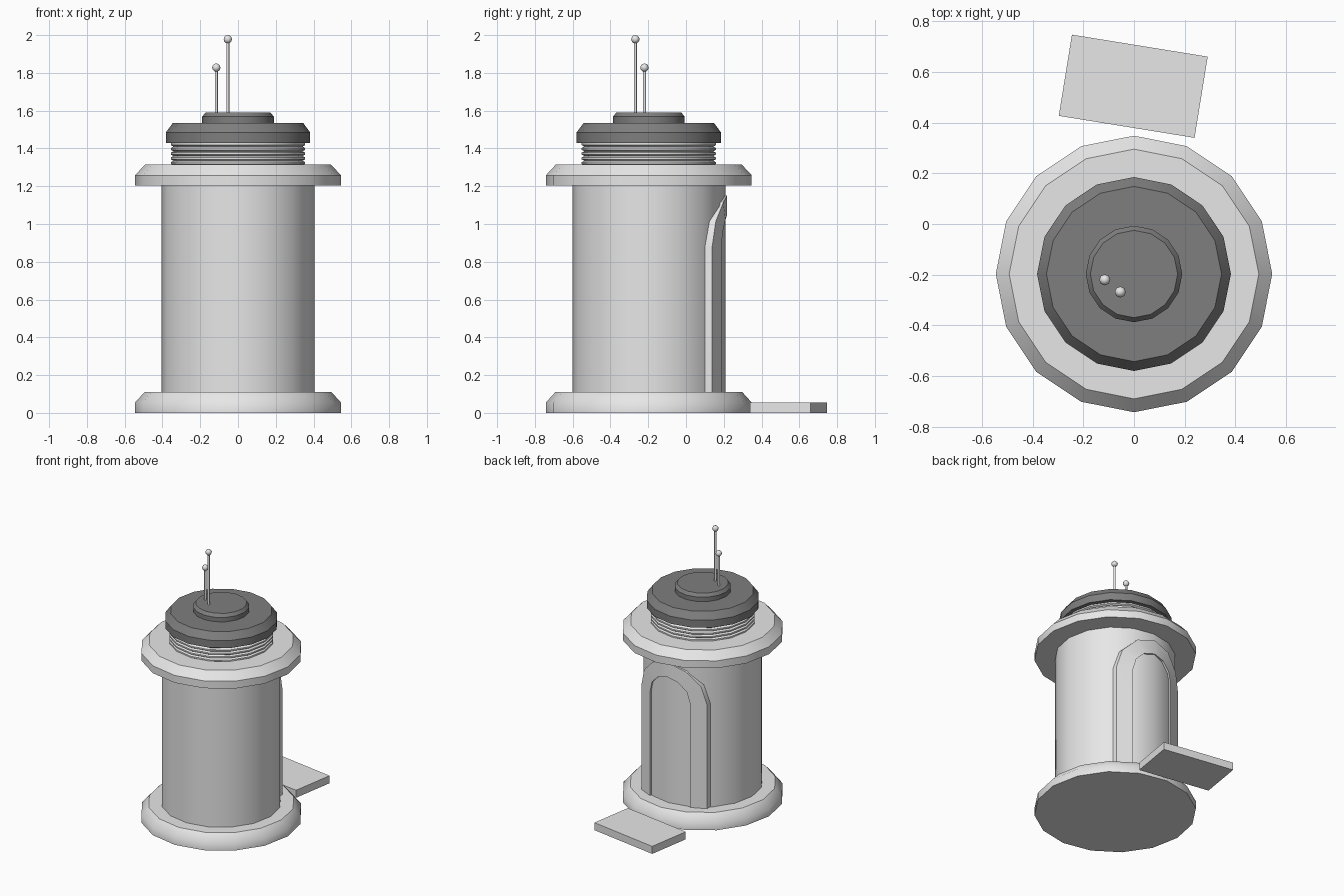
import bpy, bmesh, math
from mathutils import Matrix

if "Cube" in bpy.data.objects:
    bpy.data.objects.remove(bpy.data.objects["Cube"])

CY = -0.197   # tower axis position in y
SIDES = 16


def material(name, value):
    m = bpy.data.materials.new(name)
    m.diffuse_color = (value, value, value, 1)
    m.use_nodes = True
    m.node_tree.nodes["Principled BSDF"].inputs["Base Color"].default_value = m.diffuse_color
    return m


light = material("light_grey", 0.8)
dark = material("dark_grey", 0.21)


def finish(bm, name, mat, angle=30):
    bmesh.ops.recalc_face_normals(bm, faces=bm.faces)
    mesh = bpy.data.meshes.new(name)
    bm.to_mesh(mesh)
    bm.free()
    mesh.materials.append(mat)
    ob = bpy.data.objects.new(name, mesh)
    bpy.context.collection.objects.link(ob)
    bpy.ops.object.select_all(action='DESELECT')
    ob.select_set(True)
    bpy.context.view_layer.objects.active = ob
    bpy.ops.object.shade_smooth_by_angle(angle=math.radians(angle))
    return ob


def lathe(name, profile, mat, x=0, y=CY, sides=SIDES, angle=30):
    """Closed solid turned from (radius, z) points, bottom to top."""
    bm = bmesh.new()
    rings = []
    for r, z in profile:
        rings.append([bm.verts.new((x + r * math.cos(i * math.tau / sides),
                                    y + r * math.sin(i * math.tau / sides), z))
                      for i in range(sides)])
    for a, b in zip(rings, rings[1:]):
        for i in range(sides):
            j = (i + 1) % sides
            bm.faces.new((a[i], a[j], b[j], b[i]))
    bm.faces.new(rings[0])
    bm.faces.new(rings[-1])
    return finish(bm, name, mat, angle)


# Tower: base, body, upper rim
lathe("base_ring", [(0.545, 0), (0.545, 0.055), (0.495, 0.11)], light, angle=45)
lathe("body", [(0.405, 0.10), (0.405, 1.21)], light)
lathe("upper_rim", [(0.545, 1.203), (0.545, 1.258), (0.492, 1.315)], light)

# Ribbed neck
ribs, z0, z1 = 5, 1.31, 1.435
step = (z1 - z0) / ribs
neck = [(0.342, z0)]
for i in range(ribs):
    z = z0 + i * step
    neck += [(0.355, z + 0.3 * step), (0.355, z + 0.7 * step), (0.342, z + step)]
lathe("ribbed_neck", neck, light)

# Cap and its raised disc
lathe("cap", [(0.382, 1.43), (0.382, 1.485), (0.345, 1.535)], dark)
lathe("cap_disc", [(0.19, 1.53), (0.19, 1.568), (0.172, 1.59)], dark)

# Antennas with ball tips
for i, (x, y, z) in enumerate([(-0.115, -0.22, 1.828), (-0.054, -0.268, 1.978)], 1):
    lathe(f"antenna_rod_{i}", [(0.008, 1.58), (0.008, z)], light, x, y, sides=8, angle=50)
    bm = bmesh.new()
    bmesh.ops.create_uvsphere(bm, u_segments=8, v_segments=6, radius=0.022,
                              matrix=Matrix.Translation((x, y, z)))
    finish(bm, f"antenna_ball_{i}", light, 60)


# Arched door frame wrapped onto the back of the body
def arch(half_width):
    pts = [(half_width, 0.10)]
    for k in range(7):
        a = k * math.pi / 6
        pts.append((half_width * math.cos(a), 0.88 + half_width * math.sin(a)))
    return pts + [(-half_width, 0.10)]


def front(x):
    return CY + 0.414 - 1.08 * x * x


def back(x):
    return CY + math.sqrt(0.405 ** 2 - x * x) - 0.015


bm = bmesh.new()
sections = []
for (xo, zo), (xi, zi) in zip(arch(0.27), arch(0.165)):
    sections.append([bm.verts.new(p) for p in (
        (xo, back(xo), zo), (xo, front(xo), zo),
        (xi, front(xi), zi), (xi, back(xi), zi))])
for a, b in zip(sections, sections[1:]):
    for i in range(4):
        j = (i + 1) % 4
        bm.faces.new((a[i], a[j], b[j], b[i]))
bm.faces.new(sections[0])
bm.faces.new(sections[-1])
finish(bm, "door_frame", light)

# Doorstep slab, slightly turned
bm = bmesh.new()
bmesh.ops.create_cube(bm, size=1, matrix=Matrix.Translation((-0.003, 0.543, 0.028))
                      @ Matrix.Rotation(math.radians(-9.2), 4, 'Z')
                      @ Matrix.Diagonal((0.542, 0.324, 0.056, 1)))
finish(bm, "doorstep", light)
